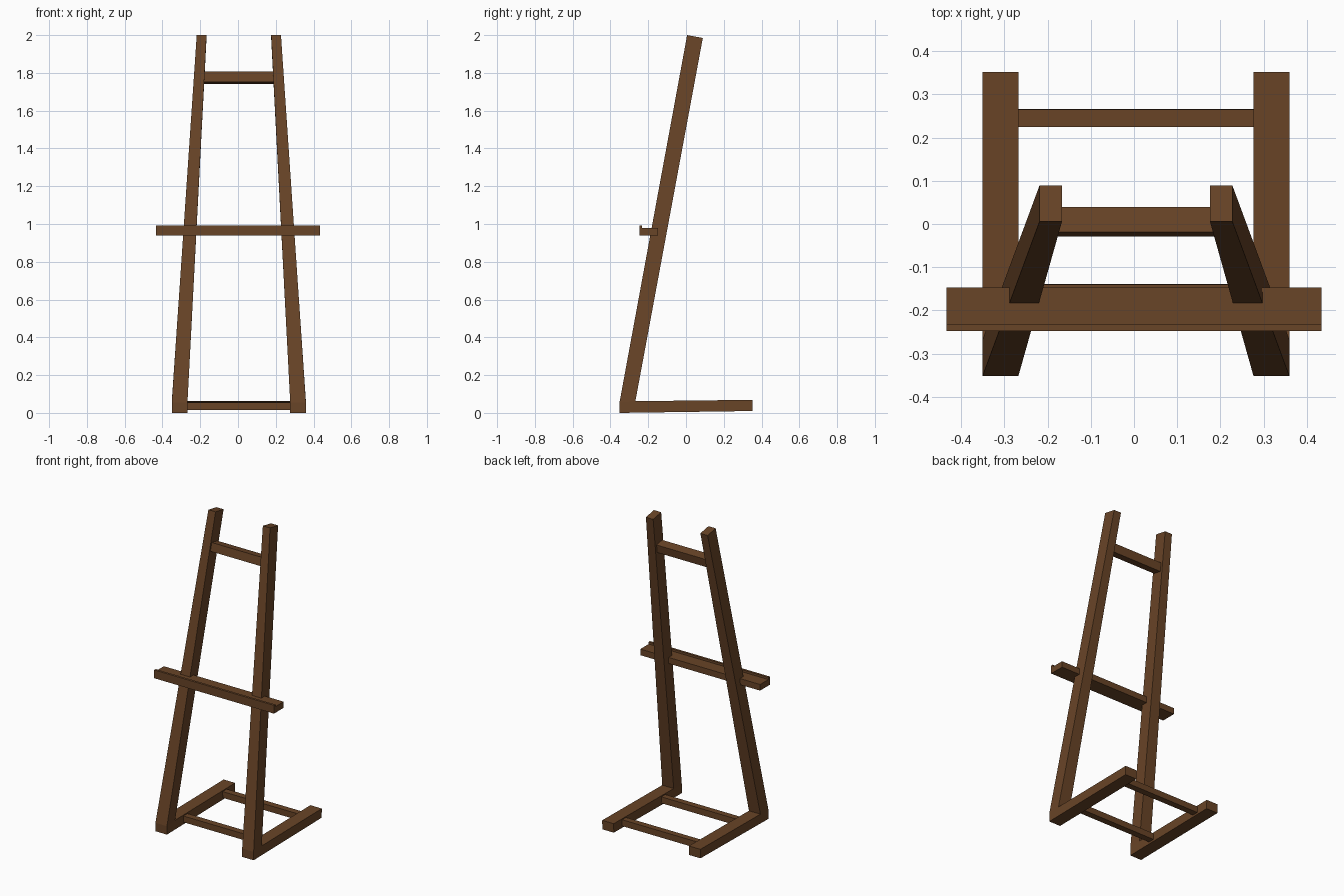
import bpy, bmesh
from math import radians
from mathutils import Matrix

if "Cube" in bpy.data.objects:
    bpy.data.objects.remove(bpy.data.objects["Cube"])

wood = bpy.data.materials.new("brown_wood")
wood.diffuse_color = (0.14, 0.058, 0.02, 1)
wood.use_nodes = True
wood.node_tree.nodes["Principled BSDF"].inputs["Base Color"].default_value = wood.diffuse_color
CX = 0.0045          # centre line of the two uprights
LEAN = radians(10.4)  # backward lean of the uprights


def finish(name, bm):
    bmesh.ops.recalc_face_normals(bm, faces=bm.faces[:])
    me = bpy.data.meshes.new(name)
    bm.to_mesh(me)
    bm.free()
    me.materials.append(wood)
    ob = bpy.data.objects.new(name, me)
    bpy.context.collection.objects.link(ob)
    return ob


def bar(name, center, size, tilt=0.0):
    bm = bmesh.new()
    bmesh.ops.create_cube(bm, size=1)
    bm.transform(Matrix.Translation(center) @ Matrix.Rotation(tilt, 4, 'X')
                 @ Matrix.Diagonal((*size, 1)))
    return finish(name, bm)


def side_frame(name, side):
    # L-shaped foot and tapered leaning upright: (y, z, outer x, inner x)
    pts = [(-0.352, 0.0, 0.355, 0.272), (0.351, 0.010, 0.355, 0.272),
           (0.352, 0.069, 0.355, 0.272), (-0.268, 0.062, 0.355, 0.272),
           (0.089, 1.985, 0.223, 0.171), (0.006, 2.0, 0.223, 0.171),
           (-0.352, 0.055, 0.355, 0.272)]
    bm = bmesh.new()
    outer = [bm.verts.new((CX + side * o, y, z)) for y, z, o, i in pts]
    inner = [bm.verts.new((CX + side * i, y, z)) for y, z, o, i in pts]
    for ring in (outer, inner):
        bm.faces.new([ring[k] for k in (0, 1, 2, 3, 6)])
        bm.faces.new([ring[k] for k in (6, 3, 4, 5)])
    n = len(pts)
    for k in range(n):
        j = (k + 1) % n
        bm.faces.new((outer[k], outer[j], inner[j], inner[k]))
    return finish(name, bm)


# uprights with feet
side_frame("left_upright_and_foot", -1)
side_frame("right_upright_and_foot", 1)

# bars between the feet and the leaning top rail
bar("front_foot_bar", (CX, -0.160, 0.036), (0.56, 0.041, 0.041), radians(0.8))
bar("rear_foot_bar", (CX, 0.245, 0.041), (0.56, 0.041, 0.041), radians(0.8))
bar("top_rail", (CX, 0.005, 1.774), (0.368, 0.059, 0.055), -LEAN)

# canvas tray: L-shaped profile with a front lip
profile = [(-0.247, 0.938), (-0.147, 0.938), (-0.147, 0.978),
           (-0.232, 0.978), (-0.232, 0.992), (-0.247, 0.992)]
bm = bmesh.new()
face = bm.faces.new([bm.verts.new((-0.433, y, z)) for y, z in profile])
ext = bmesh.ops.extrude_face_region(bm, geom=[face], use_keep_orig=True)
bmesh.ops.translate(bm, vec=(0.866, 0, 0),
                    verts=[v for v in ext["geom"] if isinstance(v, bmesh.types.BMVert)])
finish("canvas_tray", bm)
